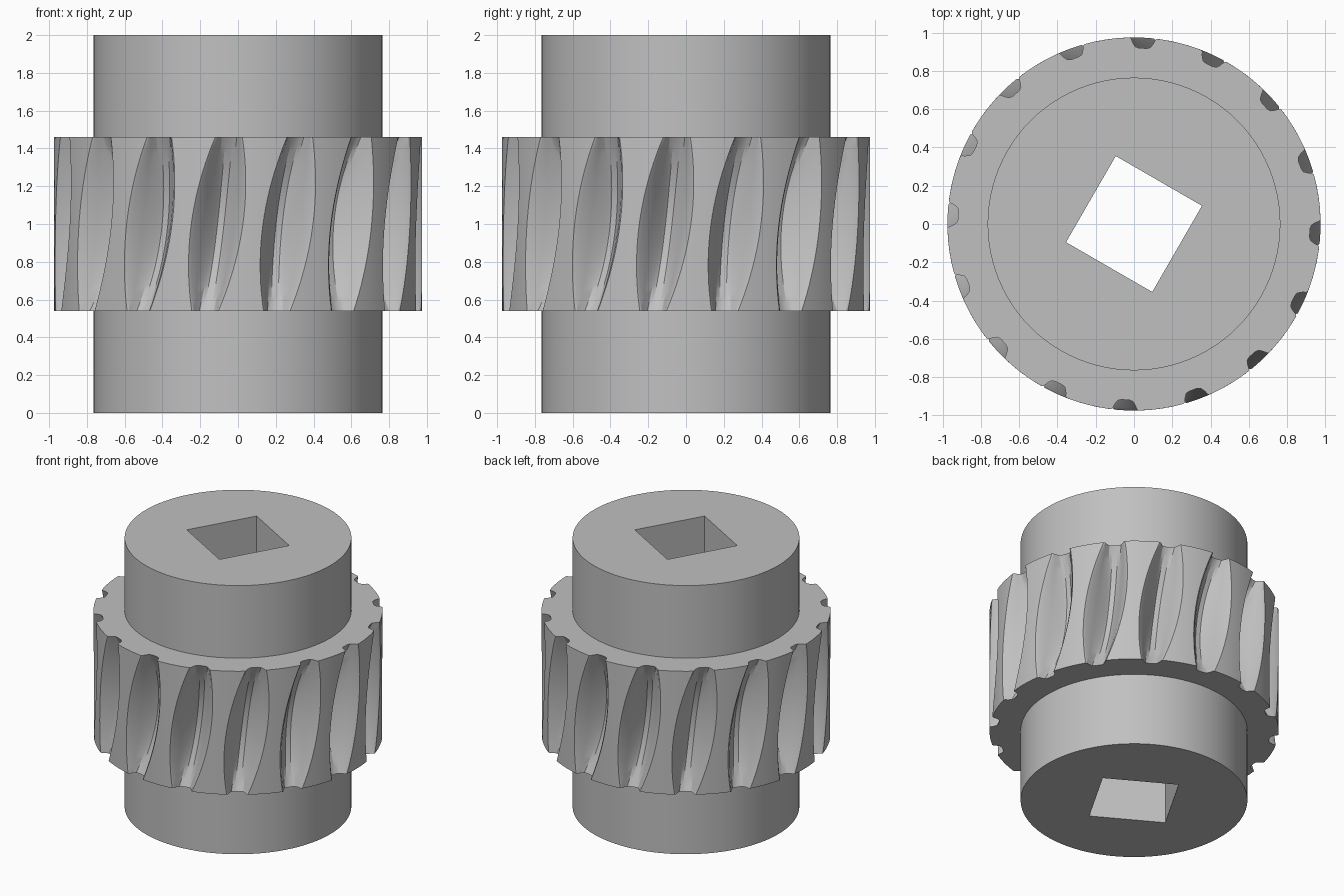
import bpy, bmesh, math
from mathutils import Matrix

cube = bpy.data.objects.get("Cube")
if cube:
    bpy.data.objects.remove(cube, do_unlink=True)

TEETH = 16
R_OUT, R_HUB = 0.975, 0.765
Z_LOW, Z_HIGH = 0.54, 1.46
LAYERS = 20

steel = bpy.data.materials.new("plain grey")
steel.use_nodes = True
GREY = (0.53, 0.53, 0.53, 1)
steel.diffuse_color = GREY
steel.node_tree.nodes["Principled BSDF"].inputs["Base Color"].default_value = GREY


def make_object(name, bm):
    bmesh.ops.recalc_face_normals(bm, faces=bm.faces)
    mesh = bpy.data.meshes.new(name)
    bm.to_mesh(mesh)
    bm.free()
    mesh.materials.append(steel)
    obj = bpy.data.objects.new(name, mesh)
    bpy.context.collection.objects.link(obj)
    return obj


def smooth(obj, angle):
    bpy.ops.object.select_all(action='DESELECT')
    obj.select_set(True)
    bpy.context.view_layer.objects.active = obj
    bpy.ops.object.shade_smooth_by_angle(angle=math.radians(angle))


# Hub cylinder with a square bore through it
bm = bmesh.new()
bmesh.ops.create_cone(bm, cap_ends=True, segments=96, radius1=R_HUB, radius2=R_HUB,
                      depth=2, matrix=Matrix.Translation((0, 0, 1)))
hub = make_object("hub", bm)

bm = bmesh.new()
bmesh.ops.create_cube(bm, size=1, matrix=Matrix.Translation((0, 0, 1))
                      @ Matrix.Rotation(math.radians(-30), 4, 'Z')
                      @ Matrix.Diagonal((0.52, 0.52, 3, 1)))
cutter = make_object("bore_cutter", bm)
cutter.hide_render = True

cut = hub.modifiers.new("bore", 'BOOLEAN')
cut.operation, cut.object, cut.solver = 'DIFFERENCE', cutter, 'EXACT'
bpy.context.view_layer.objects.active = hub
bpy.ops.object.modifier_apply(modifier=cut.name)
bpy.data.objects.remove(cutter, do_unlink=True)
smooth(hub, 30)


# Toothed rim: slanted grooves that are deepest and widest at mid height
def rim_loop(z):
    t = (z - 1) / (Z_HIGH - 1)
    bulge = 1 - t * t
    depth = 0.055 + 0.125 * bulge
    half = 0.072 + 0.066 * bulge
    floor = 0.042
    pitch = 2 * math.pi / TEETH
    groove = [(-half, 0), (-half * 0.88, 0.12), (-(half + floor) / 2, 0.45),
              (-floor, 0.88), (-floor / 2, 1)]
    groove += [(0, 1)] + [(-a, d) for a, d in reversed(groove)]
    crest = [half + (pitch * R_OUT - 2 * half) * k / 5 for k in range(1, 5)]
    profile = groove + [(a, 0) for a in crest]
    centre = -math.pi / 2 - 0.115 + 0.065 * t
    return [(R_OUT - depth * d, centre + i * pitch + a / R_OUT)
            for i in range(TEETH) for a, d in profile]


bm = bmesh.new()


def add_loop(points, z):
    return [bm.verts.new((r * math.cos(a), r * math.sin(a), z)) for r, a in points]


heights = [Z_LOW + (Z_HIGH - Z_LOW) * k / LAYERS for k in range(LAYERS + 1)]
loops = [add_loop(rim_loop(z), z) for z in heights]
# The end faces reach just inside the hub
inner = [add_loop([(R_HUB - 0.02, a) for _, a in rim_loop(z)], z)
         for z in (Z_LOW, Z_HIGH)]
loops = [inner[0]] + loops + [inner[1]]
for low, high in zip(loops, loops[1:] + loops[:1]):
    for k in range(len(low)):
        n = (k + 1) % len(low)
        bm.faces.new((low[k], low[n], high[n], high[k]))
rim = make_object("toothed_rim", bm)
smooth(rim, 25)
